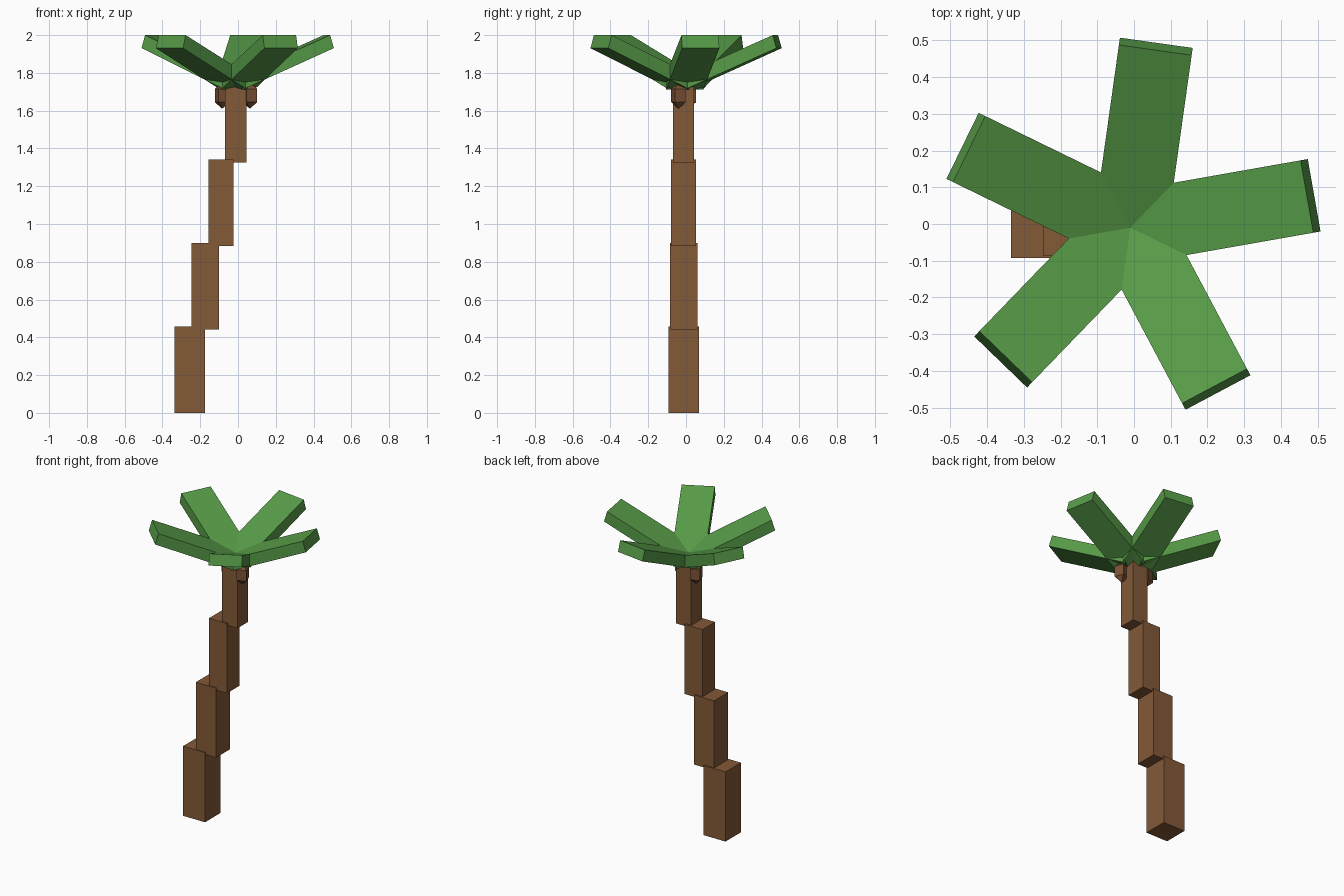
import bpy, bmesh, math
from mathutils import Matrix, Vector

old = bpy.data.objects.get("Cube")
if old:
    bpy.data.objects.remove(old, do_unlink=True)


def material(name, rgb):
    m = bpy.data.materials.new(name)
    m.use_nodes = True
    m.diffuse_color = (*rgb, 1)
    m.node_tree.nodes["Principled BSDF"].inputs["Base Color"].default_value = (*rgb, 1)
    return m


bark = material("bark brown", (0.23, 0.1, 0.039))
husk = material("coconut brown", (0.2, 0.085, 0.035))
leaf = material("leaf green", (0.095, 0.33, 0.064))


def finish(name, bm, mat):
    bmesh.ops.recalc_face_normals(bm, faces=bm.faces)
    mesh = bpy.data.meshes.new(name)
    bm.to_mesh(mesh)
    bm.free()
    mesh.materials.append(mat)
    obj = bpy.data.objects.new(name, mesh)
    bpy.context.collection.objects.link(obj)


# Trunk: four stepped, tapering blocks leaning to one side
CENTRE = -0.0125
blocks = [(-0.255, 0.16), (-0.174, 0.146), (-0.091, 0.132), (-0.012, 0.112)]
for i, (x, width) in enumerate(blocks):
    bm = bmesh.new()
    base = i * 0.4417
    height = 0.458 if i < 3 else 0.445
    place = Matrix.Translation((x, CENTRE, base + height / 2))
    bmesh.ops.create_cube(bm, size=1, matrix=place @ Matrix.Diagonal((width, width, height, 1)))
    finish(f"trunk_block_{i + 1}", bm, bark)

# Fronds: five thick rising slabs around the crown, as (radius, height) profiles
profile = [(0.02, 1.713), (0.508, 1.931), (0.488, 2.0), (0.0, 1.785)]
HALF_WIDTH = 0.1
for i in range(5):
    bm = bmesh.new()
    face = bm.faces.new([bm.verts.new((r, -HALF_WIDTH, z)) for r, z in profile])
    side = bmesh.ops.extrude_face_region(bm, geom=[face], use_keep_orig=True)
    moved = [v for v in side["geom"] if isinstance(v, bmesh.types.BMVert)]
    bmesh.ops.translate(bm, verts=moved, vec=Vector((0, 2 * HALF_WIDTH, 0)))
    turn = Matrix.Rotation(math.radians(10 + 72 * i), 4, "Z")
    bm.transform(Matrix.Translation((-0.01, -0.01, 0)) @ turn)
    finish(f"frond_{i + 1}", bm, leaf)

# Coconuts: four-sided low-poly balls tucked under the crown
for name, x, y, turn in [("left_coconut", 0.063, -0.04, 65), ("right_coconut", -0.084, 0.014, 65)]:
    bm = bmesh.new()
    bmesh.ops.create_uvsphere(bm, u_segments=4, v_segments=3, radius=0.07)
    spin = Matrix.Rotation(math.radians(turn), 4, "Z")
    bm.transform(Matrix.Translation((x, y, 1.68)) @ spin @ Matrix.Diagonal((0.7, 0.7, 1, 1)))
    finish(name, bm, husk)
